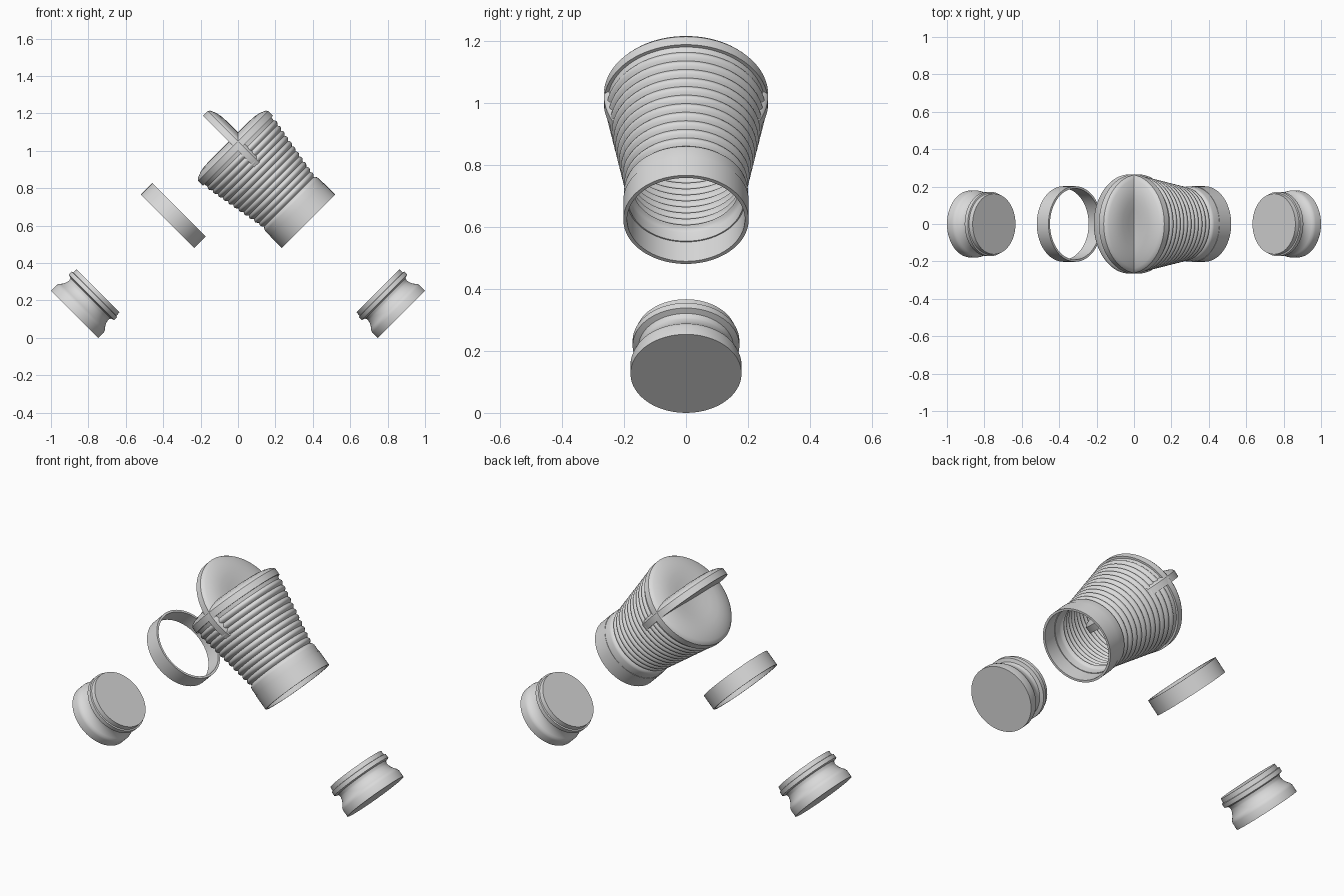
import bpy
import bmesh
import math
from mathutils import Matrix

old = bpy.data.objects.get("Cube")
if old:
    bpy.data.objects.remove(old, do_unlink=True)

# One plain grey for everything
grey = bpy.data.materials.new("light_grey")
grey.use_nodes = True
colour = (0.7, 0.7, 0.7, 1)
grey.diffuse_color = colour
grey.node_tree.nodes["Principled BSDF"].inputs["Base Color"].default_value = colour

SEGMENTS = 96


def lathe(name, profile, side, closed=False):
    """Spin (radius, distance) points about an axis that leaves (0, 0, 1)
    downwards at 45 degrees, towards +x (side 1) or -x (side -1)."""
    bm = bmesh.new()
    rings = []
    for r, d in profile:
        if r == 0:
            rings.append([bm.verts.new((0, 0, d))] * SEGMENTS)
        else:
            turn = [math.tau * i / SEGMENTS for i in range(SEGMENTS)]
            rings.append([bm.verts.new((r * math.cos(t), r * math.sin(t), d)) for t in turn])
    pairs = list(zip(rings, rings[1:]))
    if closed:
        pairs.append((rings[-1], rings[0]))
    for a, b in pairs:
        for i in range(SEGMENTS):
            j = (i + 1) % SEGMENTS
            corners = list(dict.fromkeys((a[i], a[j], b[j], b[i])))
            bm.faces.new(corners)
    bmesh.ops.recalc_face_normals(bm, faces=bm.faces)
    mesh = bpy.data.meshes.new(name)
    bm.to_mesh(mesh)
    bm.free()
    mesh.materials.append(grey)
    obj = bpy.data.objects.new(name, mesh)
    obj.matrix_world = Matrix.Translation((0, 0, 1)) @ Matrix.Rotation(side * math.radians(135), 4, "Y")
    bpy.context.collection.objects.link(obj)
    bpy.ops.object.select_all(action="DESELECT")
    obj.select_set(True)
    bpy.context.view_layer.objects.active = obj
    bpy.ops.object.shade_smooth_by_angle(angle=math.radians(32))
    return obj


# Domed lid, slightly dished in the middle
lid = [(0, -0.06), (0.06, -0.062), (0.11, -0.067), (0.155, -0.07), (0.19, -0.068),
       (0.22, -0.062), (0.245, -0.053), (0.258, -0.046), (0.265, -0.036), (0.265, 0), (0, 0)]

# Thin open ring
ring = [(0.202, 0.445), (0.202, 0.533), (0.19, 0.533), (0.19, 0.445)]

# Plug with a stepped flange and a concave waist
plug = [(0, 1.058), (0.162, 1.058), (0.164, 1.083), (0.172, 1.085), (0.172, 1.108), (0.153, 1.114)]
for k in range(1, 9):
    t = k / 8
    plug.append((0.148 + 0.027 * t ** 2.2, 1.12 + 0.062 * t))
plug += [(0.179, 1.195), (0.179, 1.235), (0, 1.235)]

for side, word in ((1, "left"), (-1, "right")):
    lathe(word + "_lid", lid, side)
    lathe(word + "_ring", ring, side, closed=True)
    lathe(word + "_plug", plug, side)

# Ribbed tapering sleeve with rounded ribs and a plain neck
RIBS, STEPS = 11, 6
START, END = 0.02, 0.385
outer = [(0.254, 0)]
for k in range(RIBS * STEPS + 1):
    t = k / (RIBS * STEPS)
    bump = 0.010 * abs(math.sin(math.pi * k / STEPS))
    outer.append((0.25 - 0.064 * t + bump, START + (END - START) * t))
outer += [(0.192, 0.39), (0.198, 0.397), (0.2, 0.406), (0.2, 0.445)]
inner = [(r - 0.014, d) for r, d in reversed(outer)]
lathe("ribbed_sleeve", outer + inner, 1, closed=True)
